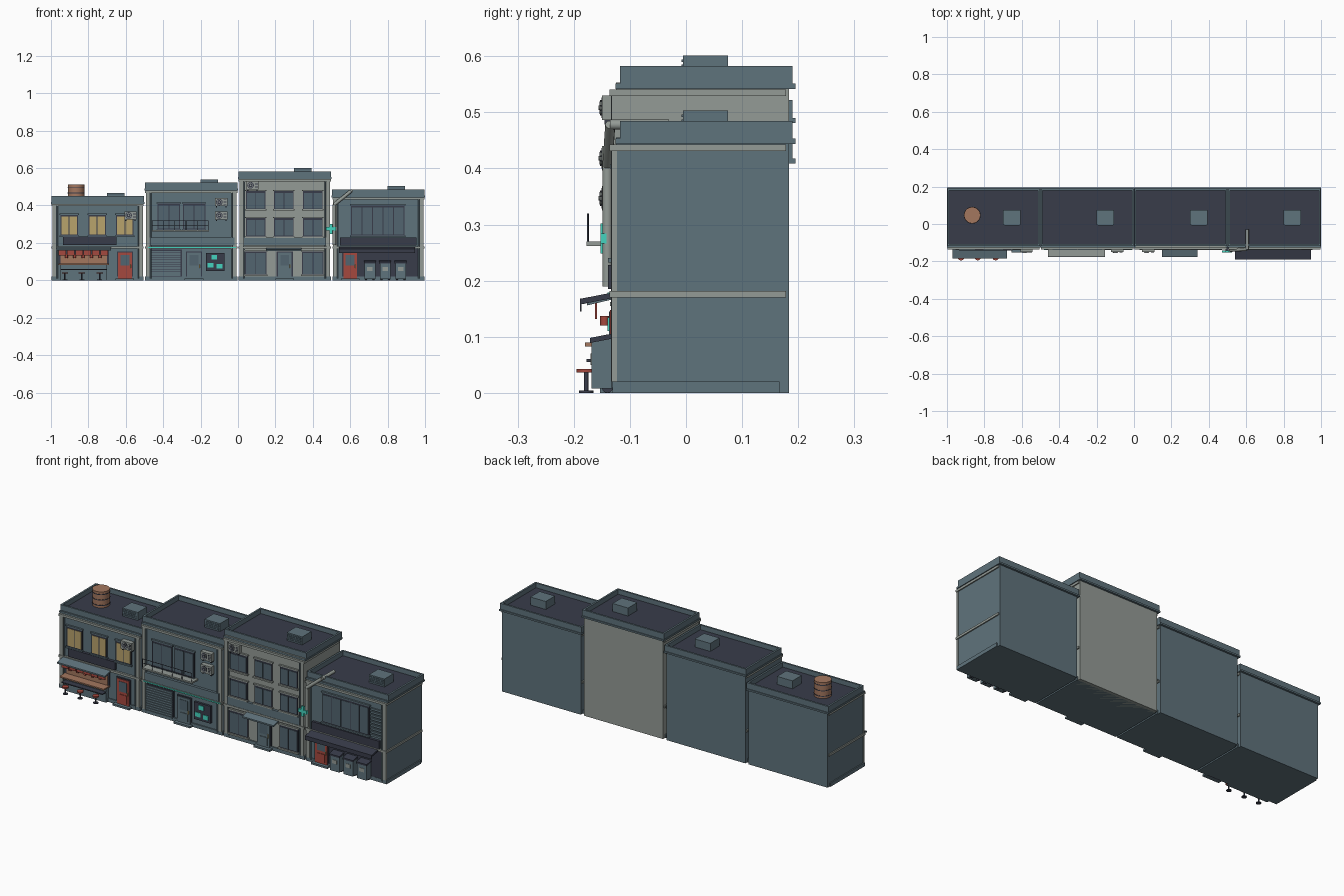
import bpy, bmesh, math
from mathutils import Vector

cube = bpy.data.objects.get("Cube")
if cube:
    bpy.data.objects.remove(cube, do_unlink=True)


def material(name, hexcode):
    def linear(v):
        return v / 12.92 if v < 0.04 else ((v + 0.055) / 1.055) ** 2.4
    rgb = [linear(b / 255) for b in bytes.fromhex(hexcode)]
    m = bpy.data.materials.new(name)
    m.use_nodes = True
    m.diffuse_color = (*rgb, 1)
    m.node_tree.nodes["Principled BSDF"].inputs["Base Color"].default_value = (*rgb, 1)
    return m


BLUE = material("blue grey wall", "5f737c")
STONE = material("pale stone", "949b96")
DARK = material("dark slate", "383c4a")
GLASS = material("window glass", "526570")
WOOD = material("warm wood", "a3775f")
RED = material("faded red", "a5483e")
TEAL = material("teal glow", "45d3bf")
AMBER = material("amber window", "b8a36c")

FRONT = -0.125   # front wall plane
BACK = 0.184


def finish(name, bm, mat):
    mesh = bpy.data.meshes.new(name)
    bm.to_mesh(mesh)
    bm.free()
    mesh.materials.append(mat)
    ob = bpy.data.objects.new(name, mesh)
    bpy.context.collection.objects.link(ob)
    return ob


def box(name, mat, x, y, z, drop=0):
    """Box from (low, high) ranges; drop lowers the front edge."""
    bm = bmesh.new()
    bmesh.ops.create_cube(bm, size=1)
    for v in bm.verts:
        front = v.co.y < 0
        v.co = Vector(r[c > 0] for r, c in zip((x, y, z), v.co))
        if front:
            v.co.z -= drop
    return finish(name, bm, mat)


def plate(name, mat, x, z, out, base=FRONT):
    """Box standing out from the front wall."""
    return box(name, mat, x, (base - out, base + 0.002), z)


def rod(name, mat, a, b, radius, sides=12):
    a, b = Vector(a), Vector(b)
    bm = bmesh.new()
    bmesh.ops.create_cone(bm, cap_ends=True, segments=sides, radius1=radius,
                          radius2=radius, depth=(b - a).length)
    ob = finish(name, bm, mat)
    ob.location = (a + b) / 2
    ob.rotation_euler = (b - a).to_track_quat("Z", "Y").to_euler()
    for f in ob.data.polygons:
        f.use_smooth = len(f.vertices) == 4
    return ob


def window(name, x, z, panes=2, glass=GLASS, frame=DARK, sill=BLUE):
    plate(name + "_frame", frame, x, z, 0.006)
    gap = 0.005
    step = (x[1] - x[0] - gap) / panes
    for i in range(panes):
        left = x[0] + gap + i * step
        plate(name + "_pane", glass, (left, left + step - gap),
              (z[0] + gap, z[1] - gap * 2), 0.008)
    plate(name + "_sill", sill, (x[0] - gap, x[1] + gap), (z[0] - 0.008, z[0]), 0.014)
    plate(name + "_lintel", sill, (x[0] - gap, x[1] + gap), (z[1], z[1] + 0.007), 0.01)


def door(x, mat):
    top = 0.148
    plate("door_frame", DARK, (x - 0.043, x + 0.043), (0, top + 0.006), 0.006)
    plate("door_leaf", mat, (x - 0.037, x + 0.037), (0.01, top), 0.01)
    plate("door_window", GLASS, (x - 0.024, x + 0.024), (0.08, 0.135), 0.012)
    plate("door_panel", mat, (x - 0.024, x + 0.024), (0.02, 0.065), 0.013)
    rod("door_handle", AMBER, (x + 0.029, -0.138, 0.065), (x + 0.029, -0.138, 0.085), 0.003, 6)
    plate("door_step", BLUE, (x - 0.05, x + 0.05), (0, 0.01), 0.028)


def air_unit(x, z):
    plate("air_unit_case", STONE, (x - 0.033, x + 0.033), (z - 0.022, z + 0.022), 0.025)
    fan = x - 0.01
    for radius, reach, mat in ((0.018, 0.151, DARK), (0.014, 0.153, STONE),
                               (0.011, 0.154, DARK), (0.004, 0.156, STONE)):
        rod("air_unit_fan", mat, (fan, -0.145, z), (fan, -reach, z), radius)
    for i in range(4):
        low = z - 0.014 + i * 0.008
        plate("air_unit_vent", DARK, (x + 0.013, x + 0.029), (low, low + 0.003), 0.027)
    for side in (-0.025, 0.025):
        plate("air_unit_bracket", DARK, (x + side - 0.003, x + side + 0.003),
              (z - 0.03, z - 0.022), 0.02)


def building(x, top, wall):
    """Shell with plinth, bands, cornice, parapet and roof box."""
    h = 0.25
    wide = (x - h + 0.004, x + h - 0.004)
    box("wall_block", wall, (x - h + 0.01, x + h - 0.01), (FRONT, BACK), (0, top - 0.03))
    box("plinth", BLUE, wide, (-0.131, 0.167), (0, 0.02))
    for low in (0.17, top - 0.054):
        box("stone_band", STONE, wide, (-0.136, 0.178), (low, low + 0.012))
    box("cornice", BLUE, (x - h, x + h), (-0.126, 0.195), (top - 0.041, top - 0.032))
    box("roof_deck", DARK, (x - h + 0.008, x + h - 0.008), (-0.11, 0.18), (top - 0.033, top - 0.026))
    for s in (-1, 1):
        a, b = x + s * (h - 0.002), x + s * (h - 0.012)
        box("side_parapet", BLUE, (min(a, b), max(a, b)), (-0.118, 0.19), (top - 0.034, top))
        edge = x + s * (h - 0.018)
        plate("corner_pilaster", STONE, (edge - 0.01, edge + 0.01), (0.02, top - 0.054), 0.008)
        rod("drain_pipe", BLUE, (edge - s * 0.016, -0.13, 0.01),
            (edge - s * 0.016, -0.13, top - 0.05), 0.004, 8)
    for y in (-0.118, 0.18):
        box("end_parapet", BLUE, wide, (y, y + 0.01), (top - 0.034, top))
    # Rooftop vent box
    u = x + 0.097
    box("roof_box", BLUE, (u - 0.047, u + 0.047), (-0.005, 0.075), (top - 0.03, top + 0.018))
    for i in range(4):
        low = top - 0.02 + i * 0.009
        box("roof_box_slat", GLASS, (u - 0.04, u + 0.04), (-0.008, 0), (low, low + 0.004))


TOPS = (0.45, 0.522, 0.583, 0.485)
for i, top in enumerate(TOPS):
    building(-0.75 + i * 0.5, top, STONE if i == 2 else BLUE)

# Noodle counter building
for x in (-0.903, -0.753, -0.605):
    window("amber_window", (x - 0.047, x + 0.047), (0.24, 0.35), 2, AMBER)
air_unit(-0.575, 0.347)
plate("counter_sign", DARK, (-0.935, -0.65), (0.19, 0.235), 0.016)
box("counter_awning", BLUE, (-0.97, -0.68), (-0.185, FRONT), (0.172, 0.18), 0.014)
plate("counter_opening", DARK, (-0.96, -0.69), (0.085, 0.168), 0.004)
plate("counter_back_wall", WOOD, (-0.95, -0.7), (0.09, 0.14), 0.007)
for i in range(6):
    left = -0.96 + i * 0.045
    box("cloth_flap", RED, (left, left + 0.04), (-0.162, -0.159), (0.132, 0.166))
    if i < 5:
        rod("lantern", RED, (left + 0.042, -0.145, 0.12), (left + 0.042, -0.145, 0.137), 0.008)
box("counter_top", WOOD, (-0.96, -0.69), (-0.18, FRONT), (0.083, 0.09))
box("counter_base", BLUE, (-0.95, -0.7), (-0.145, FRONT), (0, 0.083))
box("foot_rail", DARK, (-0.95, -0.7), (-0.177, -0.145), (0.055, 0.06))
for x in (-0.925, -0.835, -0.74):
    for part, mat, radius, low, high in (("seat", RED, 0.017, 0.036, 0.043),
                                         ("leg", DARK, 0.004, 0, 0.036),
                                         ("base", DARK, 0.013, 0, 0.004)):
        rod("stool_" + part, mat, (x, -0.178, low), (x, -0.178, high), radius)
door(-0.605, RED)
rod("water_tank", WOOD, (-0.865, 0.047, 0.42), (-0.865, 0.047, 0.512), 0.044, 20)
for z in (0.435, 0.465, 0.495):
    rod("tank_hoop", DARK, (-0.865, 0.047, z), (-0.865, 0.047, z + 0.004), 0.0455, 20)

# Shutter shop building
for x in (-0.37, -0.235):
    window("balcony_window", (x - 0.06, x + 0.06), (0.272, 0.41))
box("balcony_floor", STONE, (-0.46, -0.155), (-0.177, FRONT), (0.262, 0.27))
for z in (0.295, 0.318):
    rod("balcony_rail", DARK, (-0.458, -0.175, z), (-0.157, -0.175, z), 0.0018, 6)
for i in range(6):
    x = -0.458 + i * 0.06
    rod("balcony_post", DARK, (x, -0.175, 0.268), (x, -0.175, 0.32), 0.0018, 6)
for z in (0.418, 0.347):
    air_unit(-0.09, z)
plate("shop_sign", BLUE, (-0.47, -0.02), (0.185, 0.228), 0.014)
plate("glow_strip", TEAL, (-0.48, -0.01), (0.174, 0.179), 0.015)
plate("shutter_frame", DARK, (-0.47, -0.3), (0.005, 0.165), 0.005)
for i in range(12):
    low = 0.01 + i * 0.0125
    plate("shutter_slat", BLUE, (-0.463, -0.307), (low, low + 0.01), 0.009)
door(-0.235, BLUE)
plate("display_panel", DARK, (-0.172, -0.072), (0.05, 0.145), 0.012)
for x, z in ((-0.127, 0.122), (-0.147, 0.08), (-0.1, 0.076)):
    plate("display_screen", TEAL, (x - 0.016, x + 0.016), (z - 0.012, z + 0.012), 0.015)

# Pale clinic building
for x in (0.095, 0.245, 0.4):
    for z in (0.235, 0.38):
        window("clinic_window", (x - 0.053, x + 0.053), (z, z + 0.097), 2, GLASS, DARK, STONE)
    if x != 0.245:
        window("ground_window", (x - 0.057, x + 0.057), (0.03, 0.155), 2, GLASS, DARK, STONE)
air_unit(0.077, 0.508)
plate("clinic_sign", BLUE, (0.03, 0.47), (0.185, 0.228), 0.014)
box("clinic_awning", BLUE, (0.15, 0.34), (-0.176, FRONT), (0.168, 0.176), 0.012)
door(0.25, BLUE)
box("cross_bracket", DARK, (0.49, 0.504), (-0.145, FRONT), (0.27, 0.28))
for a, b in ((0.027, 0.009), (0.009, 0.027)):
    box("clinic_cross", TEAL, (0.497 - a, 0.497 + a), (-0.152, -0.142), (0.275 - b, 0.275 + b))

# Dark bar building
window("bar_window", (0.605, 0.89), (0.24, 0.4), 5)
for i in range(9):
    low = 0.24 + i * 0.018
    plate("wall_louvre", BLUE, (0.9, 0.962), (low, low + 0.011), 0.008)
plate("bar_sign", DARK, (0.545, 0.955), (0.185, 0.228), 0.014)
box("bar_awning", DARK, (0.54, 0.945), (-0.187, FRONT), (0.17, 0.18), 0.012)
box("awning_valance", DARK, (0.54, 0.945), (-0.189, -0.186), (0.145, 0.168))
plate("bar_front", DARK, (0.645, 0.968), (0.015, 0.168), 0.005)
door(0.6, RED)
for x in (0.705, 0.787, 0.87):
    box("bin_body", BLUE, (x - 0.029, x + 0.029), (-0.168, -0.13), (0.008, 0.097))
    box("bin_lid", DARK, (x - 0.032, x + 0.032), (-0.171, -0.13), (0.097, 0.106), 0.008)
    box("bin_label", STONE, (x - 0.014, x + 0.014), (-0.17, -0.165), (0.05, 0.07))
    for s in (-0.02, 0.02):
        rod("bin_wheel", DARK, (x + s - 0.005, -0.14, 0.01), (x + s + 0.005, -0.14, 0.01), 0.01)

# Flue pipe climbing onto the roof
path = [(0.515, -0.14, 0.19), (0.515, -0.14, 0.405), (0.605, -0.135, 0.478), (0.605, -0.03, 0.478)]
for a, b in zip(path, path[1:]):
    rod("flue_pipe", STONE, a, b, 0.009)
